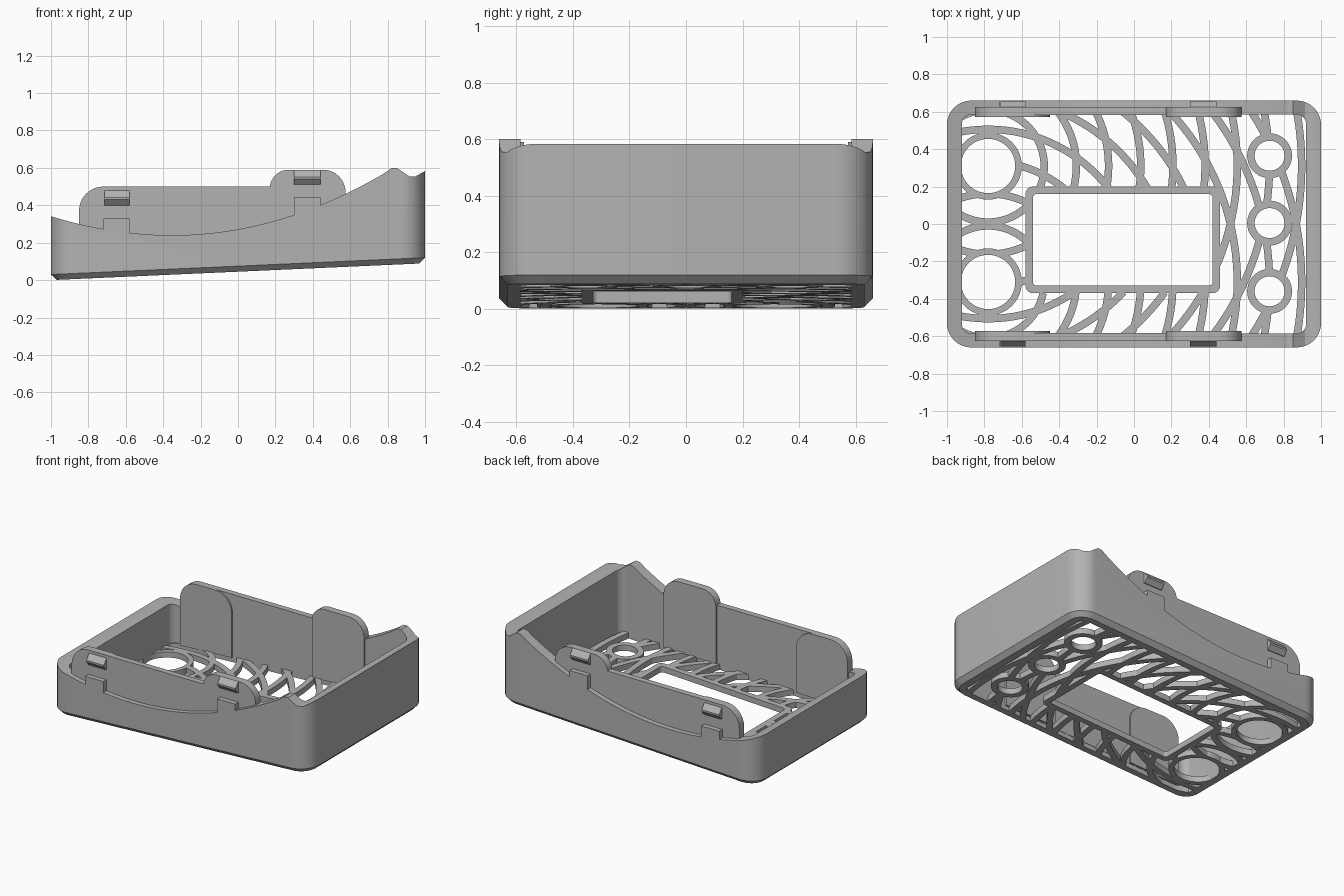
import bpy, bmesh, math
from mathutils import Vector

cube = bpy.data.objects.get("Cube")
if cube:
    bpy.data.objects.remove(cube, do_unlink=True)

grey = bpy.data.materials.new("grey_plastic")
grey.use_nodes = True
GREY = (0.45, 0.45, 0.45, 1)
grey.diffuse_color = GREY
grey.node_tree.nodes["Principled BSDF"].inputs["Base Color"].default_value = GREY

FLOOR_T = 0.04


def tilt(x):
    """Height of the sloping underside."""
    return 0.045 * (x + 1)


def finish(name, bm):
    bmesh.ops.recalc_face_normals(bm, faces=bm.faces)
    mesh = bpy.data.meshes.new(name)
    bm.to_mesh(mesh)
    bm.free()
    mesh.materials.append(grey)
    obj = bpy.data.objects.new(name, mesh)
    bpy.context.collection.objects.link(obj)
    return obj


def smooth(obj):
    bpy.ops.object.select_all(action='DESELECT')
    obj.select_set(True)
    bpy.context.view_layer.objects.active = obj
    bpy.ops.object.shade_smooth_by_angle(angle=math.radians(30))


def rounded_rect(x0, x1, y0, y1, r, n=10):
    pts = []
    for i, (cx, cy) in enumerate([(x1 - r, y1 - r), (x0 + r, y1 - r),
                                  (x0 + r, y0 + r), (x1 - r, y0 + r)]):
        for k in range(n + 1):
            a = math.pi / 2 * (i + k / n)
            pts.append((cx + r * math.cos(a), cy + r * math.sin(a)))
    return pts


def circle(cx, cy, r, n=48):
    return [(cx + r * math.cos(2 * math.pi * k / n),
             cy + r * math.sin(2 * math.pi * k / n)) for k in range(n)]


def loop_solid(name, loops):
    """Closed band through loops of (outline, height above the slope)."""
    bm = bmesh.new()
    rows = [[bm.verts.new((x, y, tilt(x) + h)) for x, y in pts] for pts, h in loops]
    for a, b in zip(rows, rows[1:] + rows[:1]):
        for i in range(len(a)):
            j = (i + 1) % len(a)
            bm.faces.new((a[i], a[j], b[j], b[i]))
    return finish(name, bm)


def flat_ring(name, outer, inner):
    smooth(loop_solid(name, [(outer, 0), (outer, FLOOR_T), (inner, FLOOR_T), (inner, 0)]))


def prism(name, profile, axis, lo, hi):
    """Extrude a profile along x (profile is y, z) or y (profile is x, z)."""
    bm = bmesh.new()

    def place(p, d):
        return (p[0], d, p[1]) if axis == 'y' else (d, p[0], p[1])
    a = [bm.verts.new(place(p, lo)) for p in profile]
    b = [bm.verts.new(place(p, hi)) for p in profile]
    bm.faces.new(a)
    bm.faces.new(b)
    for i in range(len(a)):
        j = (i + 1) % len(a)
        bm.faces.new((a[i], a[j], b[j], b[i]))
    return finish(name, bm)


def quarter(cx, cz, r, start, n=10):
    return [(cx + r * math.cos(math.radians(start - 90 * k / n)),
             cz + r * math.sin(math.radians(start - 90 * k / n))) for k in range(n + 1)]


# Outer wall with chamfered foot, trimmed by the curved rim profile
outer = rounded_rect(-1, 1, -0.66, 0.66, 0.13)
foot = rounded_rect(-0.97, 0.97, -0.63, 0.63, 0.10)
inner = rounded_rect(-0.92, 0.92, -0.585, 0.585, 0.05)
wall = loop_solid("outer_wall", [(foot, 0), (outer, 0.03), (outer, 0.9), (inner, 0.9), (inner, 0)])


def rim(x):
    return 0.24 + (0.24 if x < -0.35 else 0.258) * (x + 0.35) ** 2


TABS = [(-0.72, -0.58, 0.33), (0.30, 0.44, 0.445)]
tab_ends = [x for t in TABS for x in t[:2]]
curve_stops = [-0.99 + 0.04 * k for k in range(45)]
stops = sorted([x for x in curve_stops if all(abs(x - e) > 0.005 for e in tab_ends)] + tab_ends)
top = [(-1.1, 0.365)]
for x in stops:
    tab = next((t for t in TABS if t[0] <= x <= t[1]), None)
    if tab is None:
        top.append((x, rim(x)))
    elif x == tab[0]:
        top += [(x, rim(x)), (x, tab[2])]
    elif x == tab[1]:
        top += [(x, tab[2]), (x, rim(x))]
top += [(0.82, 0.598), (0.85, 0.6), (0.915, 0.555), (0.95, 0.555), (1.0, 0.583), (1.1, 0.64)]
trim = prism("rim_trim", top + [(1.1, -0.2), (-1.1, -0.2)], 'y', -1, 1)
mod = wall.modifiers.new("trim", 'BOOLEAN')
mod.operation, mod.solver, mod.object = 'INTERSECT', 'EXACT', trim
bpy.context.view_layer.objects.active = wall
wall.select_set(True)
bpy.ops.object.modifier_apply(modifier=mod.name)
bpy.data.objects.remove(trim, do_unlink=True)
smooth(wall)

# Clip plates, thicker end tabs and snap wedges on both long sides
left_end = quarter(-0.72, 0.37, 0.13, 180)
right_tab = quarter(0.27, 0.49, 0.10, 180) + quarter(0.455, 0.47, 0.12, 90)
plate = [(-0.85, 0.04)] + left_end + [(0.17, 0.5)] + right_tab[2:] + [(0.575, 0.1)]
low_tab = [(-0.85, 0.04)] + left_end + quarter(-0.58, 0.37, 0.13, 90) + [(-0.45, 0.06)]
high_tab = [(0.17, 0.09)] + right_tab + [(0.575, 0.1)]
for side, label in ((-1, "front"), (1, "back")):
    for part, shape, near, far in (("clip_plate", plate, 0.583, 0.625),
                                   ("low_tab", low_tab, 0.573, 0.61),
                                   ("high_tab", high_tab, 0.573, 0.61)):
        smooth(prism(f"{label}_{part}", shape, 'y', side * near, side * far))
    for part, x0, x1, z in (("low_snap", -0.715, -0.58, 0.40), ("high_snap", 0.30, 0.44, 0.51)):
        wedge = [(0.61, z), (0.63, z), (0.656, z + 0.03), (0.656, z + 0.042),
                 (0.625, z + 0.08), (0.61, z + 0.08)]
        prism(f"{label}_{part}", [(side * y, h) for y, h in wedge], 'x', x0, x1)

# Window frame and vent rings in the floor
flat_ring("window_frame", rounded_rect(-0.58, 0.46, -0.37, 0.20, 0.04),
          rounded_rect(-0.54, 0.42, -0.33, 0.16, 0.02))
RINGS = [(-0.78, 0.31, 0.18, 0.145), (-0.78, -0.31, 0.18, 0.145),
         (0.725, 0.365, 0.12, 0.08), (0.725, 0.005, 0.12, 0.08), (0.725, -0.36, 0.12, 0.08)]
for i, (x, y, r_out, r_in) in enumerate(RINGS):
    flat_ring(f"vent_ring_{i + 1}", circle(x, y, r_out), circle(x, y, r_in))


# Crossing arc ribs fanning out from the two large vents
def open_floor(p):
    if abs(p.x) > 0.95 or abs(p.y) > 0.61:
        return False
    if -0.56 < p.x < 0.44 and -0.35 < p.y < 0.18:
        return False
    return all(math.hypot(p.x - cx, p.y - cy) > (a + b) / 2 for cx, cy, a, b in RINGS)


def add_rib(bm, centre, r, run, half=0.02):
    """Sweep a rectangular section along one run of directions."""
    section = ((r - half, 0), (r + half, 0), (r + half, FLOOR_T), (r - half, FLOOR_T))
    rows = []
    for d in run:
        spots = [(centre + d * rad, h) for rad, h in section]
        rows.append([bm.verts.new((p.x, p.y, tilt(p.x) + h)) for p, h in spots])
    for a, b in zip(rows, rows[1:]):
        for i in range(4):
            j = (i + 1) % 4
            bm.faces.new((a[i], a[j], b[j], b[i]))
    bm.faces.new(rows[0])
    bm.faces.new(rows[-1])


def arc_ribs(name, centre):
    bm = bmesh.new()
    for k in range(9):
        r = 0.30 + 0.172 * k
        n = int(2 * math.pi * r / 0.02)
        run = []
        for s in range(n + 1):
            a = math.pi + 2 * math.pi * s / n
            d = Vector((math.cos(a), math.sin(a)))
            if open_floor(centre + d * r):
                run.append(d)
            else:
                if len(run) > 1:
                    add_rib(bm, centre, r, run)
                run = []
    smooth(finish(name, bm))


arc_ribs("back_arc_ribs", Vector((-0.78, 0.31)))
arc_ribs("front_arc_ribs", Vector((-0.78, -0.31)))
